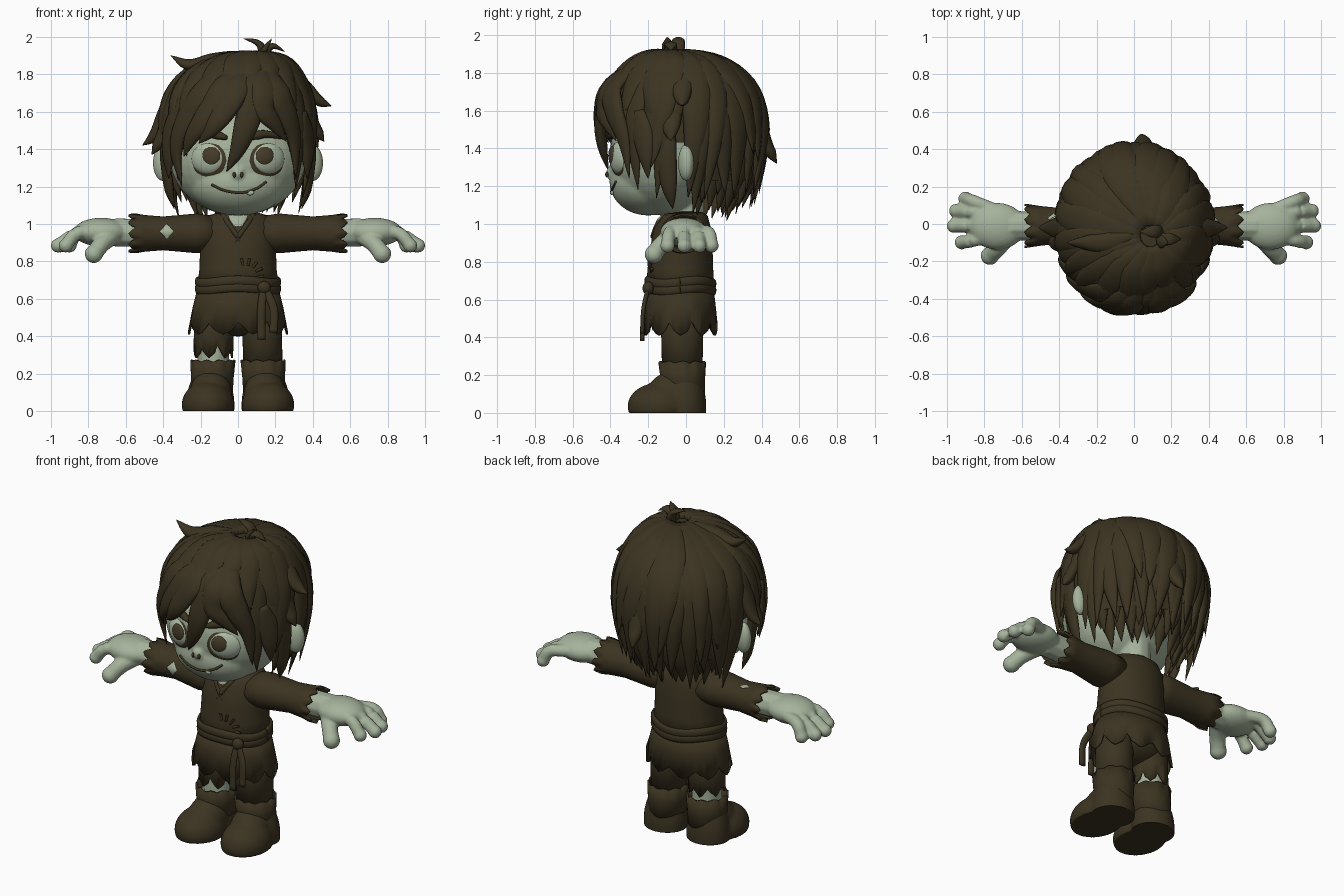
import bpy, bmesh, math, random
from mathutils import Vector, Matrix

rng = random.Random(4)
cube = bpy.data.objects.get("Cube")
if cube:
    bpy.data.objects.remove(cube)


def material(name, *rgb):
    m = bpy.data.materials.new(name)
    m.use_nodes = True
    m.diffuse_color = (*rgb, 1)
    m.node_tree.nodes["Principled BSDF"].inputs["Base Color"].default_value = (*rgb, 1)
    return m


BROWN = material("dark brown", .045, .034, .0155)
RING = material("eye socket brown", .055, .041, .02)
IRIS = material("iris brown", .062, .045, .023)
SKIN = material("pale green skin", .38, .45, .33)
WHITE = material("eye white", .42, .5, .38)


def finish(name, bm, mat):
    bmesh.ops.recalc_face_normals(bm, faces=bm.faces)
    for f in bm.faces:
        f.smooth = True
    me = bpy.data.meshes.new(name)
    bm.to_mesh(me)
    bm.free()
    me.materials.append(mat)
    ob = bpy.data.objects.new(name, me)
    bpy.context.scene.collection.objects.link(ob)
    return ob


def ball(name, loc, semi, mat, yaw=0):
    bm = bmesh.new()
    mx = Matrix.Translation(loc) @ Matrix.Rotation(yaw, 4, 'Z') @ Matrix.Diagonal((*semi, 1))
    bmesh.ops.create_uvsphere(bm, u_segments=32, v_segments=20, radius=1, matrix=mx)
    return finish(name, bm, mat)


def spline(pts, t):
    # Catmull-Rom point at t in 0..1
    p = [Vector(q) for q in pts]
    p = [2 * p[0] - p[1]] + p + [2 * p[-1] - p[-2]]
    s = t * (len(pts) - 1)
    i = min(int(s), len(pts) - 2)
    u = s - i
    a, b, c, d = p[i:i + 4]
    return (2 * b + (c - a) * u + (2 * a - 5 * b + 4 * c - d) * u * u
            + (3 * b - a - 3 * c + d) * u ** 3) / 2


def lock_shape(t):
    return min(1, .45 + 2 * t) * (1 - t ** 2.5) + .02


def strap_shape(t):
    return 1


def diamond(t):
    return 1.02 - abs(2 * t - 1)


def wedge(t):
    return 1.02 - t


def sweep(name, pts, wide, thick, mat, shape=strap_shape, centre=(0, 0, 1.45), n=14, sides=10):
    # Oval section along a path, its flat side turned away from centre
    bm = bmesh.new()
    rows = []
    for k in range(n + 1):
        t = k / n
        p = spline(pts, t)
        tan = (spline(pts, min(1, t + .02)) - spline(pts, max(0, t - .02))).normalized()
        side = tan.cross(p - Vector(centre)).normalized()
        out = side.cross(tan)
        w = shape(t)
        rows.append([bm.verts.new(p + side * wide * w * math.cos(a) + out * thick * min(1, w * 1.6) * math.sin(a))
                     for a in (math.tau * j / sides for j in range(sides))])
    for r, s in zip(rows, rows[1:]):
        for j in range(sides):
            bm.faces.new((r[j], r[j - 1], s[j - 1], s[j]))
    bm.faces.new(rows[0])
    bm.faces.new(rows[-1])
    return finish(name, bm, mat)


def loft(name, sections, mat, axis='z', jag=0, n=60):
    # Tube through oval sections (position, centre u, centre v, radius u, radius v), ragged at the end
    bm = bmesh.new()
    rows = []
    for s, cu, cv, ru, rv in sections:
        row = []
        for j in range(n):
            a = math.tau * j / n
            u, v, w = cu + ru * math.cos(a), cv + rv * math.sin(a), s
            if jag and s == sections[-1][0]:
                back = 1 if sections[-2][0] > s else -1
                w += back * jag * rng.uniform(.6, 1) * (0, .2, .45, 1, .6, .25)[j % 6]
            row.append(bm.verts.new((u, v, w) if axis == 'z' else (w, u, v)))
        rows.append(row)
    for r, s in zip(rows, rows[1:]):
        for j in range(n):
            bm.faces.new((r[j], r[j - 1], s[j - 1], s[j]))
    ob = finish(name, bm, mat)
    sol = ob.modifiers.new("cloth thickness", 'SOLIDIFY')
    sol.thickness, sol.offset = .012, 0
    return ob


def fuse(name, parts, voxel=.011, rounds=5):
    # Join overlapping parts into one smooth skin
    bpy.ops.object.select_all(action='DESELECT')
    for o in parts:
        o.select_set(True)
    ob = bpy.context.view_layer.objects.active = parts[0]
    bpy.ops.object.join()
    ob.name = name
    rm = ob.modifiers.new("remesh", 'REMESH')
    rm.mode, rm.voxel_size, rm.use_smooth_shade = 'VOXEL', voxel, True
    sm = ob.modifiers.new("smooth", 'SMOOTH')
    sm.iterations = rounds
    for m in ("remesh", "smooth"):
        bpy.ops.object.modifier_apply(modifier=m)
    return ob


# Head, ears and neck
FACE = ((0, -.13, 1.36), (.365, .275, .315))
MUZZLE = ((0, -.2, 1.22), (.265, .205, .175))
fuse("head", [ball("skull", (0, 0, 1.52), (.36, .36, .33), SKIN),
              ball("face", *FACE, SKIN), ball("muzzle", *MUZZLE, SKIN),
              ball("nose", (0, -.395, 1.27), (.035, .03, .035), SKIN),
              sweep("neck", [(0, .01, .98), (0, .01, 1.25)], .09, .09, SKIN, centre=(0, 5, 1))])


def on_face(x, z, lift=0):
    return (x, min(c[1] - r[1] * math.sqrt(max(0, 1 - (x / r[0]) ** 2 - ((z - c[2]) / r[2]) ** 2))
                   for c, r in (FACE, MUZZLE)) - lift, z)


for side, tag in ((1, "left"), (-1, "right")):
    yaw = side * .42
    gaze = Vector((math.sin(yaw), -math.cos(yaw), 0))
    across = Vector((math.cos(yaw), math.sin(yaw), 0))
    eye = Vector((side * .155, -.338, 1.35))
    ball(tag + "_eye_socket", eye, (.122, .042, .112), RING, yaw)
    ball(tag + "_eyeball", eye + gaze * .01, (.097, .048, .087), WHITE, yaw)
    ball(tag + "_iris", eye + gaze * .043 - across * side * .032 + Vector((0, 0, .012)),
         (.05, .018, .05), IRIS, yaw * .6)
    sweep(tag + "_eyebrow", [on_face(side * x, z, .015) for x, z in ((.06, 1.46), (.15, 1.48), (.28, 1.45))],
          .024, .02, BROWN, lock_shape)
    ball(tag + "_ear", (side * .4, .0, 1.325), (.055, .04, .095), SKIN, side * .3)
    ball(tag + "_nostril", (side * .02, -.418, 1.262), (.009, .01, .015), BROWN, side * .3)

# Mouth and teeth
sweep("mouth", [on_face(x, z, .001) for x, z in ((-.14, 1.21), (-.07, 1.178), (.02, 1.167), (.1, 1.19), (.15, 1.225))],
      .006, .008, BROWN)
ball("tooth", on_face(.065, 1.168, .002), (.02, .01, .015), WHITE)

# Hair: a cap and locks that share one rounded surface
FULL = .87


def hair_pt(a, p, grow=1.0):
    low = p > math.pi / 2
    z = 1.5 + .41 * (math.pi / 2 - p if low else max(0, math.cos(p)) ** FULL)
    r = 1 - 1.2 * (1.5 - z) ** 2 if low else math.sin(p) ** FULL
    k = max(0, math.cos(p)) ** 4
    return Vector((.09 * k + .41 * r * grow * math.cos(a),
                   -.015 - .05 * k + .435 * r * grow * math.sin(a), 1.5 + (z - 1.5) * grow))


def reach(z):
    return math.acos(((z - 1.5) / .41) ** (1 / FULL)) if z > 1.5 else math.pi / 2 + (1.5 - z) / .41


def from_front(a):
    return abs(math.degrees((a + math.pi / 2 + math.pi) % math.tau - math.pi))


def hem(a):
    # Height of the hairline by angle from the front
    d = from_front(a)
    return 1.62 if d < 42 else 1.33 if d < 84 else 1.43 if d < 97 else 1.22


bm = bmesh.new()
grid = [[bm.verts.new(hair_pt(a, reach(hem(a)) * max(i, .1) / 20, .965)) for i in range(21)]
        for a in (math.tau * j / 72 for j in range(72))]
for j in range(72):
    for i in range(20):
        bm.faces.new((grid[j][i], grid[j - 1][i], grid[j - 1][i + 1], grid[j][i + 1]))
finish("hair_cap", bm, BROWN)

for layer, count in ((0, 28), (1, 20)):
    for j in range(count):
        a = math.tau * (j + .5 * layer) / count + rng.uniform(-.06, .06)
        low = hem(a)
        drop = rng.uniform(.02, .06) if low > 1.4 else rng.uniform(.04, .18)
        end = reach(low - drop + layer * rng.uniform(.06, .25) * (low < 1.6))
        twist = rng.uniform(-.22, .22)
        flare = rng.uniform(.02, .09)
        path = [hair_pt(a + twist * u * u, .1 + (end - .1) * u, .97 + .018 * layer + flare * u ** 6)
                for u in (0, .2, .4, .6, .8, 1)]
        sweep("hair_lock", path, rng.uniform(.075, .11), .03, BROWN, lock_shape, n=18)

# Lower layer behind the ears, hanging close to the neck
for j in range(34):
    a = math.tau * j / 34
    if from_front(a) > 100:
        shift = rng.uniform(-.1, .1)
        for deep, low in ((.9, 1.08), (.72, 1.02)):
            end = reach(low + rng.uniform(-.03, .08))
            path = [hair_pt(a + shift * u, 1.2 + (end - 1.2) * u) for u in (0, .35, .7, 1)]
            path = [Vector((q.x * deep, q.y * deep, q.z)) for q in path]
            sweep("nape_lock", path, .068, .03, BROWN, lock_shape)

# Fringe swept from the parting
FRINGE = (
    [(.1, -.2, 1.87), (.1, -.4, 1.74), (.05, -.455, 1.55), (0, -.44, 1.4), (-.06, -.41, 1.28)],
    [(.08, -.2, 1.87), (0, -.41, 1.74), (-.08, -.455, 1.6), (-.15, -.44, 1.5), (-.21, -.41, 1.43)],
    [(.08, -.2, 1.87), (-.06, -.4, 1.74), (-.17, -.42, 1.58), (-.25, -.38, 1.46), (-.29, -.34, 1.36)],
    [(.05, -.2, 1.87), (-.15, -.36, 1.74), (-.27, -.34, 1.58), (-.33, -.29, 1.4), (-.3, -.28, 1.2)],
    [(.12, -.2, 1.87), (.14, -.4, 1.74), (.14, -.44, 1.62), (.2, -.41, 1.53), (.26, -.37, 1.44)],
    [(.12, -.2, 1.87), (.2, -.38, 1.73), (.26, -.38, 1.6), (.3, -.33, 1.45), (.31, -.3, 1.24)])
for path in FRINGE:
    sweep("fringe_lock", path, .08, .03, BROWN, lock_shape, n=20)
for s in (1, -1):
    sweep("temple_lock", [(s * x, y, z) for x, y, z in
          ((.37, -.12, 1.62), (.39, -.11, 1.4), (.37, -.09, 1.2), (.34, -.07, 1.08))], .065, .025, BROWN, lock_shape)
    sweep("cheek_lock", [(s * x, y, z) for x, y, z in
          ((.34, -.25, 1.6), (.37, -.22, 1.42), (.37, -.2, 1.24))], .07, .025, BROWN, lock_shape)

# Stray flicks and the cowlick
for path in ([(-.36, 0, 1.7), (-.41, -.02, 1.57), (-.45, -.02, 1.47), (-.51, -.02, 1.42)],
             [(-.37, -.1, 1.6), (-.41, -.1, 1.46), (-.46, -.1, 1.37)],
             [(.25, 0, 1.83), (.36, -.02, 1.74), (.43, -.02, 1.66), (.5, -.02, 1.63)],
             [(.36, -.08, 1.66), (.41, -.08, 1.52), (.46, -.08, 1.44)],
             [(.05, .38, 1.6), (.05, .43, 1.42), (.04, .48, 1.32)],
             [(0, -.06, 1.9), (-.14, -.1, 1.88), (-.26, -.1, 1.85), (-.36, -.1, 1.9)]):
    sweep("hair_flick", path, .06, .03, BROWN, lock_shape)
for path in ([(.14, -.05, 1.84), (.13, -.04, 1.93), (.1, -.04, 1.97), (.03, -.04, 1.99)],
             [(.13, -.07, 1.84), (.15, -.08, 1.92), (.19, -.08, 1.95), (.25, -.08, 1.92)],
             [(.15, -.06, 1.84), (.14, -.09, 1.92), (.18, -.1, 1.99)]):
    sweep("cowlick", path, .024, .035, BROWN, lock_shape, centre=(.1, 3, 1.9))

# Tunic, belt and ragged skirt
loft("tunic", [(1.06, 0, 0, .085, .085), (1.04, 0, -.01, .16, .12), (.98, 0, -.02, .2, .145),
               (.86, 0, -.025, .197, .16), (.76, 0, -.03, .2, .168), (.64, 0, -.03, .215, .175)], BROWN)
loft("skirt", [(.66, 0, -.03, .21, .17), (.56, 0, -.03, .235, .182), (.41, 0, -.03, .262, .192)], BROWN, jag=.075)
for z in (.655, .69):
    sweep("belt", [(.218 * math.cos(a), -.03 + .178 * math.sin(a), z + .008 * math.sin(3 * a))
          for a in (math.tau * k / 24 for k in range(25))], .026, .013, BROWN, centre=(0, -.03, z), n=48)
ball("belt_knot", (.14, -.2, .66), (.035, .03, .035), BROWN)
for x, z in ((.125, .38), (.19, .42)):
    sweep("belt_end", [(.14, -.2, .66), (x, -.225, .55), (x, -.232, z)], .022, .012, BROWN, centre=(.1, 3, .6))
sweep("chest_skin", [(0, -.1, 1.06), (0, -.15, 1.01), (0, -.176, .94)], .075, .012, SKIN, wedge, (0, 3, 1))
for s in (1, -1):
    sweep("collar", [(s * .085, -.09, 1.055), (s * .05, -.15, 1.0), (0, -.178, .93)], .014, .012, BROWN, centre=(0, 3, 1))
    sweep("lacing", [(s * .025, -.176, .95), (-s * .02, -.178, .9)], .006, .006, BROWN, centre=(0, 3, 1))
for k in range(8):
    a = math.pi * k / 7
    c, s = math.cos(a), math.sin(a)
    sweep("patch_stitch", [(.04 + r * c, -.197 + .02 * c * c, .72 + r * s) for r in (.06, .1)],
          .007, .009, BROWN, centre=(0, 3, .7))

# Sleeves, arms and hands
for s, tag in ((1, "left"), (-1, "right")):
    loft(tag + "_sleeve", [(s * x, y, .95, ry, rz) for x, y, ry, rz in
         ((.12, -.02, .11, .085), (.22, -.02, .11, .1), (.4, -.01, .09, .084),
          (.5, -.01, .1, .092), (.585, -.01, .112, .1))], BROWN, 'x', .045)
    parts = [sweep("forearm", [(s * .42, -.01, .95), (s * .66, -.01, .955)], .08, .078, SKIN),
             ball("palm", (s * .73, -.012, .957), (.15, .125, .076), SKIN)]
    fingers = [[(.76, y * .6, .96), (.86, y * .9, .95), (x, y, .885)] for x, y in
               ((.9, .135), (.95, .07), (.962, -.01), (.92, -.098))]
    fingers.append([(.64, -.03, .95), (.72, -.12, .9), (.77, -.17, .84)])
    for f in fingers:
        path = [(s * x, y, z) for x, y, z in f]
        thick = .047 if f is fingers[-1] else .036
        parts += [sweep("finger", path, thick, thick, SKIN), ball("fingertip", path[-1], (thick + .002,) * 3, SKIN)]
    fuse(tag + "_hand", parts, .009, 3)
sweep("sleeve_hole", [(-.38, -.096, 1.0), (-.38, -.112, .96), (-.38, -.108, .92)], .04, .005, SKIN, diamond,
      (-.38, 3, .95))
sweep("sleeve_top_hole", [(-.46, .03, 1.038), (-.4, .03, 1.031)], .03, .005, SKIN, diamond, (-.43, 0, 0))

# Trousers and legs
ball("trouser_seat", (0, -.025, .5), (.205, .14, .1), BROWN)
loft("left_trouser", [(.56, .125, -.025, .1, .115), (.4, .13, -.02, .1, .105), (.2, .133, -.02, .098, .1)], BROWN)
loft("right_trouser", [(.56, -.125, -.025, .1, .115), (.4, -.13, -.02, .1, .105),
                       (.285, -.132, -.02, .1, .104)], BROWN, jag=.075, n=42)
sweep("right_calf", [(-.13, -.02, .5), (-.133, -.02, .15)], .085, .09, SKIN, centre=(0, 3, .3))

# Boots
for s, tag in ((1, "left"), (-1, "right")):
    foot = fuse(tag + "_boot_foot", [
        ball("toe", (s * .16, -.14, .035), (.141, .17, .125), BROWN),
        ball("instep", (s * .145, -.08, .09), (.115, .13, .125), BROWN),
        ball("heel", (s * .148, -.01, .03), (.13, .118, .22), BROWN),
        sweep("ankle", [(s * .142, -.015, .03), (s * .136, -.018, .22)], .108, .112, BROWN, centre=(0, 3, 0))])
    for v in foot.data.vertices:
        v.co.z = max(v.co.z, 0)
    loft(tag + "_boot_shaft", [(.06, s * .142, -.012, .106, .108), (.18, s * .137, -.017, .108, .112),
                               (.275, s * .134, -.02, .115, .12)], BROWN, jag=.015)
